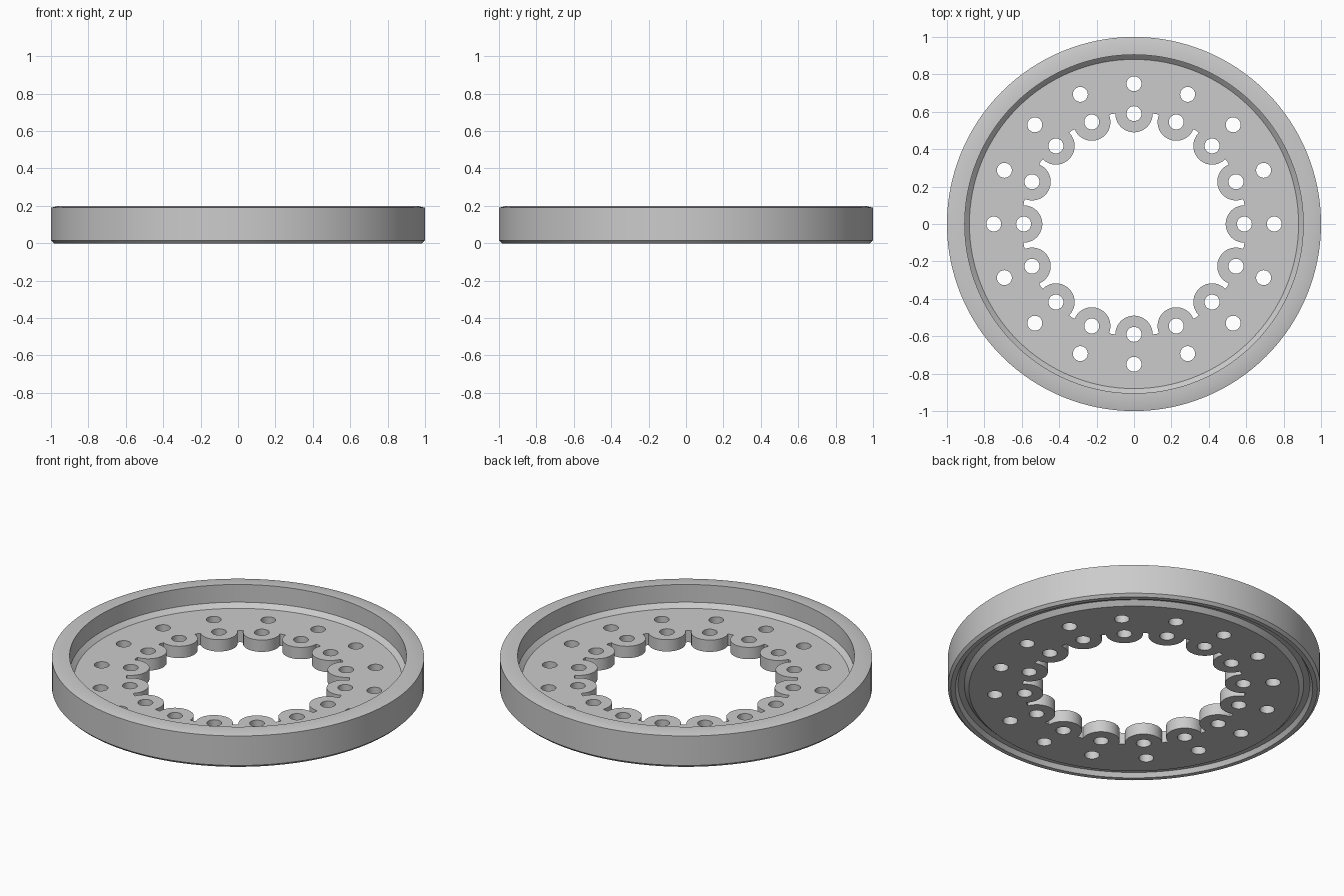
import bpy, bmesh
from math import sin, cos, pi, radians, tau
from mathutils import Matrix, Vector

cube = bpy.data.objects.get("Cube")
if cube:
    bpy.data.objects.remove(cube, do_unlink=True)

SEGMENTS = 128
COUNT = 16          # tabs and holes around the plate
PLATE_TOP = 0.07
SEAM = 0.88         # radius where plate and rim meet

grey = bpy.data.materials.new("light_grey")
grey.use_nodes = True
colour = (0.6, 0.6, 0.6, 1)
grey.diffuse_color = colour
grey.node_tree.nodes["Principled BSDF"].inputs["Base Color"].default_value = colour


def select_only(obj):
    bpy.ops.object.select_all(action='DESELECT')
    obj.select_set(True)
    bpy.context.view_layer.objects.active = obj


def finish(obj):
    """Weld, orient and smooth a mesh object."""
    bm = bmesh.new()
    bm.from_mesh(obj.data)
    bmesh.ops.remove_doubles(bm, verts=bm.verts, dist=0.0002)
    bmesh.ops.recalc_face_normals(bm, faces=bm.faces)
    bm.to_mesh(obj.data)
    bm.free()
    obj.data.materials.clear()
    obj.data.materials.append(grey)
    select_only(obj)
    bpy.ops.object.shade_smooth_by_angle(angle=radians(30))


def circle(radius, steps, centre=(0, 0)):
    return [(centre[0] + radius * cos(tau * i / steps),
             centre[1] + radius * sin(tau * i / steps)) for i in range(steps)]


# Rim: closed cross-section (radius, height) turned around z
profile = [(SEAM, PLATE_TOP), (0.905, 0.095), (0.905, 0.2), (0.96, 0.2),
           (1, 0.19), (1, 0.015), (0.985, 0),
           (0.96, 0), (0.945, 0.025), (0.912, 0.025), (0.887, 0), (SEAM, 0)]
bm = bmesh.new()
verts = [bm.verts.new((r, 0, z)) for r, z in profile]
edges = [bm.edges.new((v, verts[i - 1])) for i, v in enumerate(verts)]
bmesh.ops.spin(bm, geom=verts + edges, cent=(0, 0, 0), axis=(0, 0, 1),
               angle=tau, steps=SEGMENTS)
mesh = bpy.data.meshes.new("rim")
bm.to_mesh(mesh)
bm.free()
rim = bpy.data.objects.new("rim", mesh)
bpy.context.collection.objects.link(rim)
finish(rim)

# Plate: outer circle, scalloped bore and two rings of holes
TAB_CENTRE, TAB_RADIUS, HOLE_RADIUS = 0.59, 0.1, 0.04
ARC_STEPS = 20
bore, loops = [], [circle(SEAM, SEGMENTS)]
for k in range(COUNT):
    turn = Matrix.Rotation(tau * k / COUNT, 2)
    for i in range(ARC_STEPS + 1):
        t = -pi / 2 - pi * i / ARC_STEPS
        bore.append(turn @ Vector((TAB_CENTRE + TAB_RADIUS * cos(t),
                                   TAB_RADIUS * sin(t))))
    # short arc of the bore before the next tab
    bore.append(Matrix.Rotation(tau * (k + 0.5) / COUNT, 2) @ Vector((0.6, 0)))
    for radius in (TAB_CENTRE, 0.75):
        loops.append(circle(HOLE_RADIUS, 28, turn @ Vector((radius, 0))))
loops.append(bore)

curve = bpy.data.curves.new("plate", 'CURVE')
curve.dimensions = '2D'
curve.fill_mode = 'BOTH'
curve.extrude = PLATE_TOP / 2
for points in loops:
    spline = curve.splines.new('POLY')
    spline.points.add(len(points) - 1)
    for p, (x, y) in zip(spline.points, points):
        p.co = (x, y, 0, 1)
    spline.use_cyclic_u = True
plate = bpy.data.objects.new("plate", curve)
bpy.context.collection.objects.link(plate)
select_only(plate)
bpy.ops.object.convert(target='MESH')
plate = bpy.context.view_layer.objects.active
plate.data.transform(Matrix.Translation((0, 0, PLATE_TOP / 2)))
finish(plate)
